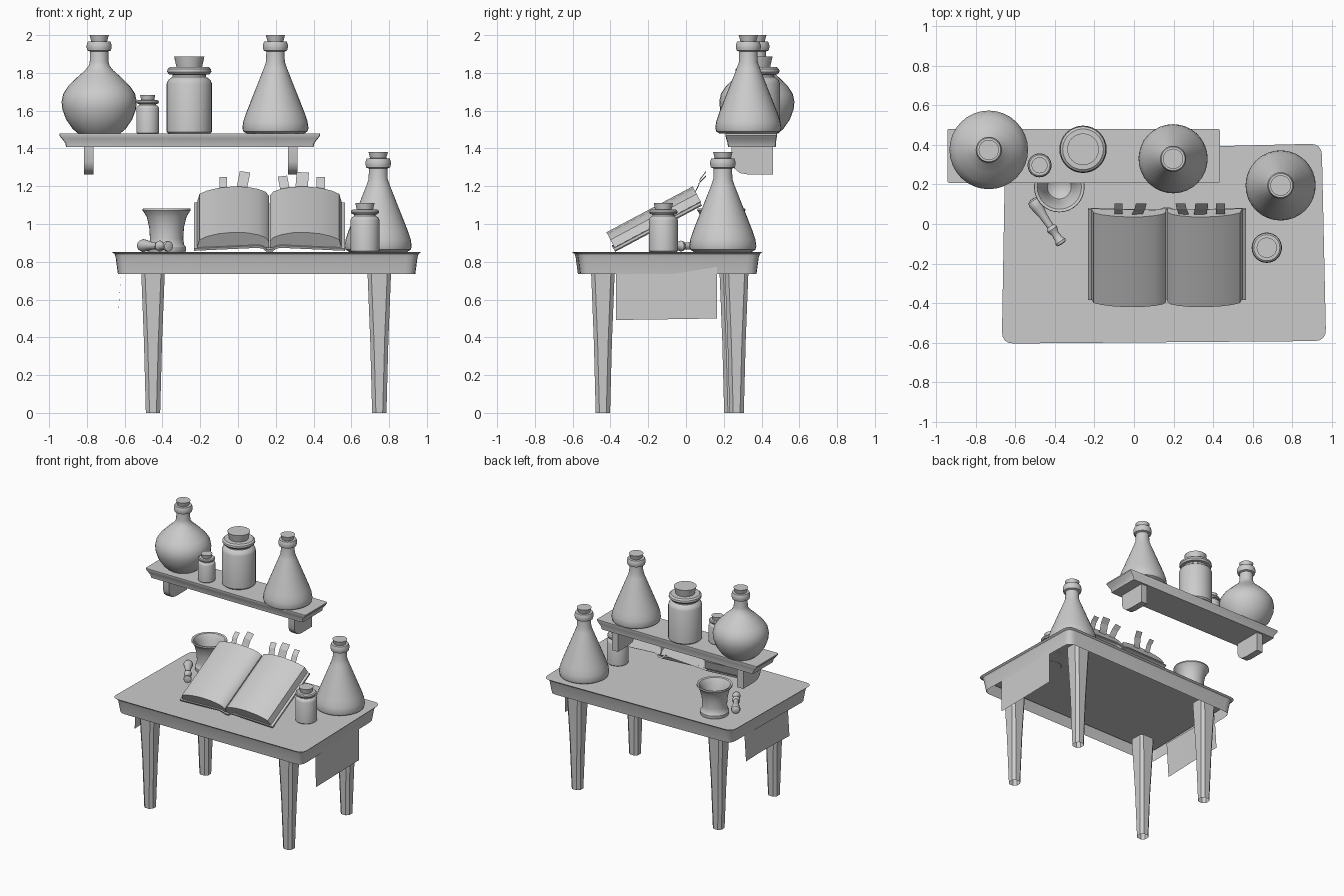
import bpy, bmesh, math
from mathutils import Vector, Matrix

if "Cube" in bpy.data.objects:
    bpy.data.objects.remove(bpy.data.objects["Cube"])


def loft(name, rings, cap0=True, cap1=True, matrix=None, angle=35):
    """Skin closed rings of equal point count into one object."""
    bm = bmesh.new()
    vr = [[bm.verts.new(p) for p in ring] for ring in rings]
    n = len(vr[0])
    for a, b in zip(vr, vr[1:]):
        for i in range(n):
            j = (i + 1) % n
            bm.faces.new((a[i], a[j], b[j], b[i]))
    if cap0:
        bm.faces.new(vr[0][::-1])
    if cap1:
        bm.faces.new(vr[-1])
    bmesh.ops.recalc_face_normals(bm, faces=bm.faces)
    me = bpy.data.meshes.new(name)
    bm.to_mesh(me)
    bm.free()
    me.shade_smooth()
    me.set_sharp_from_angle(angle=math.radians(angle))
    ob = bpy.data.objects.new(name, me)
    bpy.context.collection.objects.link(ob)
    if matrix:
        ob.matrix_world = matrix
    return ob


def lathe(name, profile, loc, scale=1.0, rot=None, n=32):
    rings = [[(r * math.cos(2 * math.pi * i / n), r * math.sin(2 * math.pi * i / n), z)
              for i in range(n)] for r, z in profile]
    m = Matrix.Translation(loc) @ (rot or Matrix()) @ Matrix.Scale(scale, 4)
    return loft(name, rings, matrix=m)


def rounded(corners, r, z, seg=4):
    """Polygon at height z with rounded corners."""
    pts, n = [], len(corners)
    for i in range(n):
        p = Vector(corners[i])
        a = p + (Vector(corners[i - 1]) - p).normalized() * r
        b = p + (Vector(corners[(i + 1) % n]) - p).normalized() * r
        for k in range(seg + 1):
            t = k / seg
            q = a * (1 - t) ** 2 + p * 2 * t * (1 - t) + b * t * t
            pts.append((q.x, q.y, z))
    return pts


def rect(x0, x1, y0, y1):
    return [(x0, y0), (x1, y0), (x1, y1), (x0, y1)]


def grow(corners, d):
    cx = sum(c[0] for c in corners) / 4
    cy = sum(c[1] for c in corners) / 4
    return [(x + math.copysign(d, x - cx), y + math.copysign(d, y - cy)) for x, y in corners]


def sheet(name, rows):
    """Thin open surface from rows of points."""
    me = bpy.data.meshes.new(name)
    w = len(rows[0])
    faces = [(r * w + c, r * w + c + 1, (r + 1) * w + c + 1, (r + 1) * w + c)
             for r in range(len(rows) - 1) for c in range(w - 1)]
    me.from_pydata([p for row in rows for p in row], [], faces)
    ob = bpy.data.objects.new(name, me)
    bpy.context.collection.objects.link(ob)


# table top: slightly uneven open shell, flaring toward the bottom
top = [(-0.637, -0.573), (0.94, -0.56), (0.918, 0.375), (-0.62, 0.335)]
loft("table_top", [rounded(grow(top, d), 0.06, z) for d, z in
                   [(0, 0.735), (-0.012, 0.825), (-0.018, 0.842), (-0.032, 0.852)]], cap0=False)

# tapered legs, open at the foot
for name, x, y in [("front_left_leg", -0.45, -0.44), ("front_right_leg", 0.748, -0.44),
                   ("back_left_leg", -0.45, 0.24), ("back_right_leg", 0.748, 0.268)]:
    loft(name, [rounded(rect(x - h, x + h, y - h, y + h), 0.02, z, 1)
                for h, z in [(0.038, 0), (0.048, 0.38), (0.062, 0.735), (0.064, 0.80)]],
         cap0=False, cap1=False)

# hanging cloth flaps at both ends
ys = [-0.37, -0.2, -0.02, 0.165]
sheet("right_cloth_flap", [[(0.928, y, 0.8) for y in ys],
                           [(0.93, y, z) for y, z in zip(ys, (0.492, 0.494, 0.497, 0.5))]])
sheet("left_cloth_flap", [[(-0.615, y, 0.8) for y in ys],
                          [(-0.633, y, z) for y, z in zip(ys, (0.53, 0.535, 0.54, 0.535))]])

# shelf board with stepped moulding
shelf = rect(-0.945, 0.435, 0.208, 0.48)
rings = []
for d, z in [(-0.035, 1.408), (-0.03, 1.43), (-0.012, 1.452), (0, 1.468), (0, 1.478)]:
    rings.append(rounded(rect(-0.945 - d, 0.435 + d, 0.208 - d * 0.4, 0.482 + d * 0.2), 0.012, z, 2))
loft("shelf_board", rings)

# shelf brackets with a rounded lower front corner
side = [(0.46, 1.42), (0.46, 1.262), (0.33, 1.262), (0.285, 1.27),
        (0.255, 1.295), (0.242, 1.33), (0.242, 1.42)]
for name, x in [("left_bracket", -0.79), ("right_bracket", 0.29)]:
    loft(name, [[(x + s, y, z) for y, z in side] for s in (-0.026, 0.026)])

# bottle profiles (radius, height)
neck = [(0.05, 0.38), (0.048, 0.435), (0.062, 0.44), (0.066, 0.455), (0.066, 0.47), (0.06, 0.488),
        (0.042, 0.489), (0.051, 0.522)]
cone = [(0.15, 0), (0.17, 0.012), (0.175, 0.03), (0.17, 0.065), (0.155, 0.11), (0.062, 0.345)] + neck
globe = [(0.11, 0), (0.14, 0.025), (0.175, 0.075), (0.195, 0.13), (0.199, 0.17), (0.19, 0.212),
         (0.165, 0.25), (0.115, 0.3), (0.075, 0.335), (0.055, 0.36)] + neck
jar = [(0.11, 0), (0.12, 0.01), (0.12, 0.265), (0.112, 0.285), (0.09, 0.3), (0.088, 0.312),
       (0.108, 0.315), (0.117, 0.328), (0.115, 0.342), (0.103, 0.352), (0.068, 0.353), (0.08, 0.408)]
lathe("shelf_round_flask", globe, (-0.735, 0.375, 1.478))
lathe("shelf_conical_flask", cone, (0.198, 0.33, 1.478))
lathe("table_conical_flask", cone, (0.742, 0.195, 0.852), 1.015)
lathe("shelf_large_jar", jar, (-0.258, 0.378, 1.478))
lathe("shelf_small_jar", jar, (-0.478, 0.297, 1.478), 0.505)
lathe("table_jar", jar, (0.672, -0.12, 0.851), 0.64)

# mortar bowl, hollow
lathe("mortar", [(0.1, 0), (0.103, 0.01), (0.103, 0.025), (0.092, 0.04), (0.088, 0.07), (0.092, 0.13),
                 (0.105, 0.185), (0.12, 0.21), (0.128, 0.22), (0.126, 0.23), (0.112, 0.226), (0.09, 0.19),
                 (0.075, 0.12), (0.06, 0.07), (0.03, 0.05)], (-0.378, 0.187, 0.852))

# pestle lying on the table
a, b = Vector((-0.515, 0.125, 0.886)), Vector((-0.365, -0.1, 0.882))
lathe("pestle", [(0.015, 0), (0.029, 0.008), (0.034, 0.025), (0.03, 0.05), (0.021, 0.1), (0.018, 0.165),
                 (0.026, 0.172), (0.029, 0.182), (0.024, 0.195), (0.019, 0.21), (0.022, 0.245),
                 (0.029, 0.255), (0.027, 0.268), (0.012, 0.272)], a,
      rot=(b - a).to_track_quat('Z', 'Y').to_matrix().to_4x4(), n=20)

# open book: x across, y up the page, z out of the page; tilted toward the front
tilt = Matrix.Translation((0.166, -0.378, 0.858)) @ Matrix.Rotation(math.radians(28), 4, 'X')
half = [(0.4, 0.0), (0.06, 0.018), (0.035, 0.012), (0.015, -0.006)]
under = half + [(-x, z) for x, z in half[::-1]]
cover = under + [(x, z + 0.014) for x, z in under[::-1]]
loft("book_cover", [[(x, y, z) for x, z in cover] for y in (0, 0.52)], matrix=tilt)
page = [(0.003, 0.012), (0.003, 0.052), (0.02, 0.075), (0.06, 0.092), (0.12, 0.104), (0.19, 0.107),
        (0.27, 0.098), (0.33, 0.082), (0.37, 0.062), (0.382, 0.016), (0.06, 0.03)]
for name, s in [("left_pages", -1), ("right_pages", 1)]:
    loft(name, [[(s * x, y, z) for x, z in page] for y in (0.008, 0.525)], matrix=tilt)

# bookmarks curling out of the page tops: x, lean, width, height
for i, (x, lean, w, h) in enumerate([(-0.078, 0, 0.04, 1.25), (0.012, 0.025, 0.055, 1.28),
                                     (0.255, -0.02, 0.05, 1.25), (0.333, 0.01, 0.065, 1.275),
                                     (0.438, 0, 0.045, 1.25)]):
    rows = []
    for t, y in [(0, 0.035), (0.35, 0.06), (0.7, 0.075), (1, 0.105)]:
        c = x + lean * t
        z = 1.15 + (h - 1.15) * t
        rows.append([(c - w / 2, y, z), (c + w / 2, y, z - lean * 0.3)])
    sheet("bookmark_%d" % (i + 1), rows)
